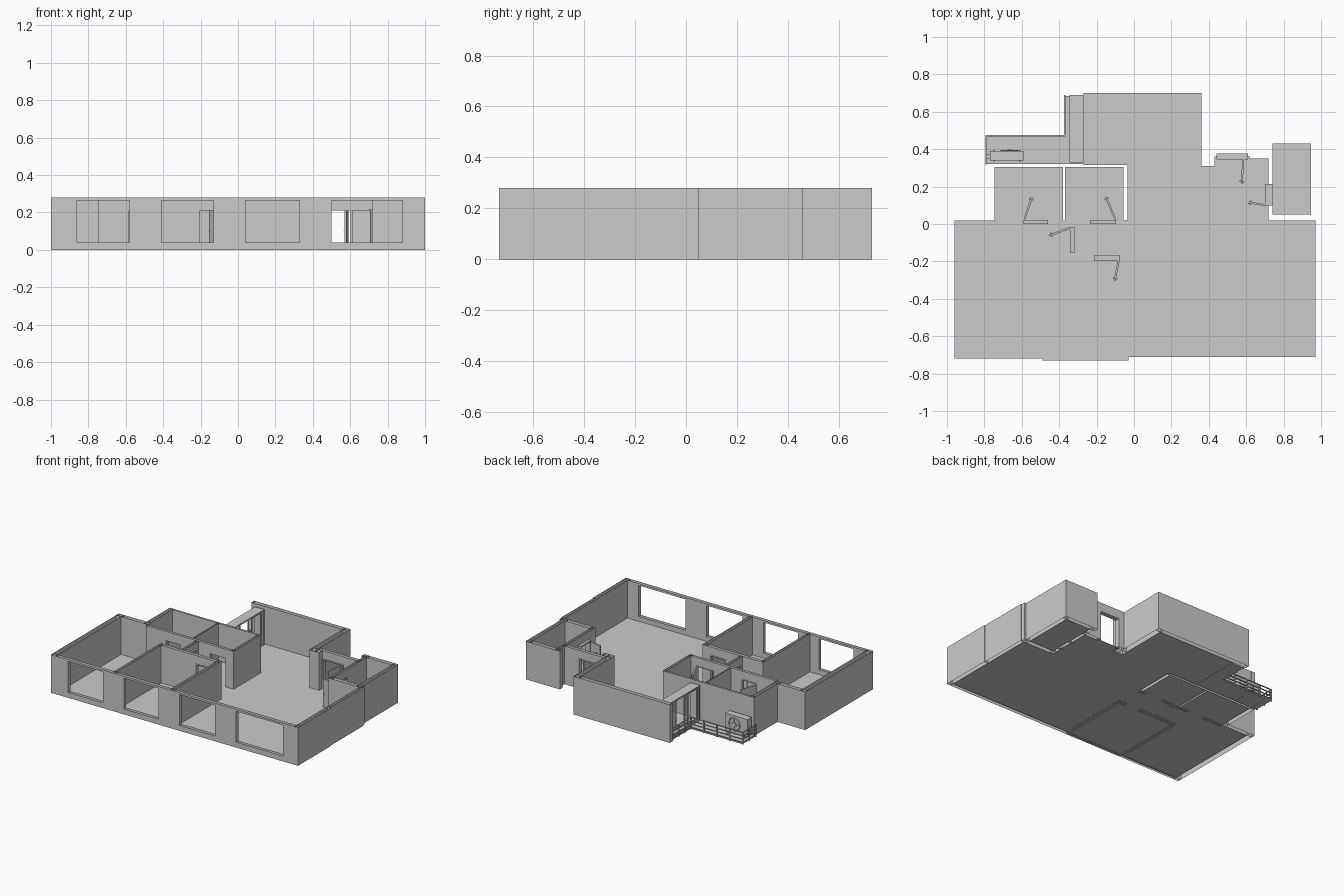
import bpy, bmesh, math

if "Cube" in bpy.data.objects:
    bpy.data.objects.remove(bpy.data.objects["Cube"])

H = 0.28        # wall height
DOOR_H = 0.22   # door head height


def finish(name, bm):
    me = bpy.data.meshes.new(name)
    bm.to_mesh(me)
    bm.free()
    ob = bpy.data.objects.new(name, me)
    bpy.context.collection.objects.link(ob)
    return ob


def add_box(bm, x0, x1, y0, y1, z0, z1):
    v = [bm.verts.new((x, y, z)) for z in (z0, z1)
         for x, y in ((x0, y0), (x1, y0), (x1, y1), (x0, y1))]
    for f in ((3, 2, 1, 0), (4, 5, 6, 7), (0, 1, 5, 4), (1, 2, 6, 5), (2, 3, 7, 6), (3, 0, 4, 7)):
        bm.faces.new([v[i] for i in f])


def boxes(name, items):
    bm = bmesh.new()
    for b in items:
        add_box(bm, *b)
    return finish(name, bm)


def floor(name, pts, z=0.003):
    bm = bmesh.new()
    f = bm.faces.new([bm.verts.new((x, y, z)) for x, y in pts])
    f.normal_update()
    if f.normal.z < 0:
        f.normal_flip()
    return finish(name, bm)


def wall(name, x0, x1, y0, y1, openings=()):
    """Hollow wall (open top and bottom); openings are (start, end, sill, head)."""
    bm = bmesh.new()
    along_x = (x1 - x0) > (y1 - y0)
    a0, a1, b0, b1 = (x0, x1, y0, y1) if along_x else (y0, y1, x0, x1)

    def quad(p, q, z0, z1):
        if not along_x:
            p, q = p[::-1], q[::-1]
        bm.faces.new([bm.verts.new(c) for c in
                      ((*p, z0), (*q, z0), (*q, z1), (*p, z1))])

    def sides(s, e, z0, z1):
        if e - s > 1e-4 and z1 - z0 > 1e-4:
            quad((s, b0), (e, b0), z0, z1)
            quad((e, b1), (s, b1), z0, z1)

    cur = a0
    for s, e, sill, head in openings:
        sides(cur, s, 0, H)
        sides(s, e, 0, sill)
        sides(s, e, head, H)
        quad((s, b0), (s, b1), sill, head)
        quad((e, b1), (e, b0), sill, head)
        cur = e
    sides(cur, a1, 0, H)
    quad((a0, b1), (a0, b0), 0, H)
    quad((a1, b0), (a1, b1), 0, H)
    bmesh.ops.remove_doubles(bm, verts=bm.verts, dist=1e-5)
    bmesh.ops.recalc_face_normals(bm, faces=bm.faces)
    return finish(name, bm)


# floors
floor("main_floor", [(-.96, -.72), (-.49, -.72), (-.49, -.73), (-.03, -.73), (-.03, -.71), (.97, -.71),
                     (.97, .02), (.72, .02), (.72, .35), (.43, .35), (.43, .31), (.36, .31), (.36, .70),
                     (-.27, .70), (-.27, .315), (-.035, .315), (-.035, .02), (-.96, .02)])
floor("bathroom_floor_left", [(-.745, .02), (-.38, .02), (-.38, .305), (-.745, .305)])
floor("bathroom_floor_right", [(-.37, .02), (-.055, .02), (-.055, .305), (-.37, .305)])
floor("side_room_floor", [(.74, .05), (.945, .05), (.945, .43), (.74, .43)])
floor("entrance_threshold", [(.43, .35), (.62, .35), (.62, .36), (.43, .36)])
floor("balcony_floor", [(-.79, .32), (-.27, .32), (-.27, .685), (-.37, .685), (-.37, .475), (-.79, .475)])

# outer walls
win = [(-.86, -.58), (-.41, -.13), (.04, .33), (.50, .88)]
wall("front_wall", -1, 1, -.735, -.71, [(a, b, .04, .265) for a, b in win])
wall("left_wall", -1, -.96, -.735, .05)
wall("left_rear_wall", -1, -.745, .02, .05)
wall("right_wall_front", .97, 1, -.735, -.35)
wall("right_wall_rear", .97, .995, -.35, .02)
wall("right_return_wall", .72, .99, .02, .05)
wall("side_room_right_wall", .945, .975, .02, .46)
wall("side_room_back_wall", .70, .975, .43, .46)
wall("side_room_left_wall", .72, .74, .02, .46, [(.10, .215, 0, DOOR_H)])
wall("entrance_wall", .40, .74, .35, .375, [(.44, .61, 0, DOOR_H)])
wall("entrance_stub", .36, .44, .31, .35)
wall("living_right_wall", .36, .40, .31, .73)
wall("living_back_wall", -.38, .40, .70, .73)
wall("bathroom_left_wall", -.775, -.745, .02, .32)
wall("bathroom_back_wall", -.775, -.035, .305, .318)

# inner walls
wall("bathroom_right_wall", -.055, -.035, 0, .318)
wall("bathroom_divider", -.38, -.37, .02, .305)
wall("bathroom_front_wall", -.745, -.035, 0, .02, [(-.59, -.46, 0, DOOR_H), (-.235, -.095, 0, DOOR_H)])
wall("bedroom_divider", -.505, -.485, -.72, -.18)
wall("bedroom_right_wall", -.04, -.015, -.72, -.17)
wall("bedroom_back_wall", -.505, -.015, -.195, -.17, [(-.21, -.075, 0, DOOR_H)])
wall("hall_wall", -.34, -.32, -.17, 0, [(-.155, -.015, 0, DOOR_H)])


# doors: a frame filling each opening plus an opened leaf with handle
def door(name, x0, x1, y0, y1, hinge, angle, length):
    t = .008
    if x1 - x0 > y1 - y0:
        posts = [(x0, x0 + t, y0, y1, 0, DOOR_H), (x1 - t, x1, y0, y1, 0, DOOR_H)]
    else:
        posts = [(x0, x1, y0, y0 + t, 0, DOOR_H), (x0, x1, y1 - t, y1, 0, DOOR_H)]
    boxes(name + "_frame", posts + [(x0, x1, y0, y1, DOOR_H - t, DOOR_H)])
    leaf = boxes(name + "_leaf", [(0, length, -.005, .005, .004, DOOR_H - t),
                                  (length - .016, length - .008, -.012, .012, .1, .105)])
    leaf.location = (*hinge, 0)
    leaf.rotation_euler.z = math.radians(angle)


door("bathroom_door_left", -.59, -.46, .0, .022, (-.585, .025), 72, .125)
door("bathroom_door_right", -.235, -.095, .0, .022, (-.10, .025), 113, .13)
door("bedroom_door", -.21, -.075, -.198, -.167, (-.08, -.185), -101, .12)
door("hall_door", -.343, -.317, -.155, -.015, (-.34, -.02), 200, .12)
door("entrance_door", .44, .61, .345, .378, (.585, .35), -94, .135)
door("side_room_door", .70, .742, .10, .215, (.71, .10), 171, .10)

# sliding balcony door: surround and three staggered panels
def panel(x, ya, yb, z0, z1, t=.008, w=.012):
    return [(x, x + t, ya, ya + w, z0, z1), (x, x + t, yb - w, yb, z0, z1),
            (x, x + t, ya + w, yb - w, z0, z0 + w), (x, x + t, ya + w, yb - w, z1 - w, z1)]


boxes("sliding_door_surround", panel(-.345, .33, .69, 0, .26, .075, .01))
boxes("sliding_door_panels", panel(-.335, .34, .46, .01, .25) + panel(-.312, .45, .57, .01, .25)
      + panel(-.29, .56, .68, .01, .25))

# balcony railing
rail = []
for z in (.012, .035, .06, .085):
    rail += [(-.795, -.787, .318, .475, z, z + .005), (-.795, -.37, .468, .476, z, z + .005),
             (-.375, -.367, .468, .69, z, z + .005)]
for x in (-.795, -.69, -.585, -.48, -.375):
    rail.append((x, x + .008, .468, .476, 0, .09))
for y in (.54, .61, .68):
    rail.append((-.375, -.367, y, y + .008, 0, .09))
for y in (.32, .394):
    rail.append((-.795, -.787, y, y + .008, 0, .09))
boxes("balcony_railing", rail)

# outdoor cooling unit
boxes("cooling_unit_body", [(-.77, -.59, .34, .39, .02, .145), (-.755, -.745, .335, .395, 0, .02),
                            (-.615, -.605, .335, .395, 0, .02), (-.785, -.77, .35, .375, .04, .075)])
bpy.ops.mesh.primitive_torus_add(major_radius=.045, minor_radius=.004, major_segments=24, minor_segments=6,
                                 location=(-.665, .392, .083), rotation=(math.pi / 2, 0, 0))
bpy.context.object.name = "cooling_unit_fan_ring"
blades = boxes("cooling_unit_grille", [(-.043, .043, -.002, .002, -.0015, .0015),
                                       (-.0015, .0015, -.002, .002, -.043, .043),
                                       (-.012, .012, -.003, .003, -.012, .012)])
blades.location = (-.665, .394, .083)
